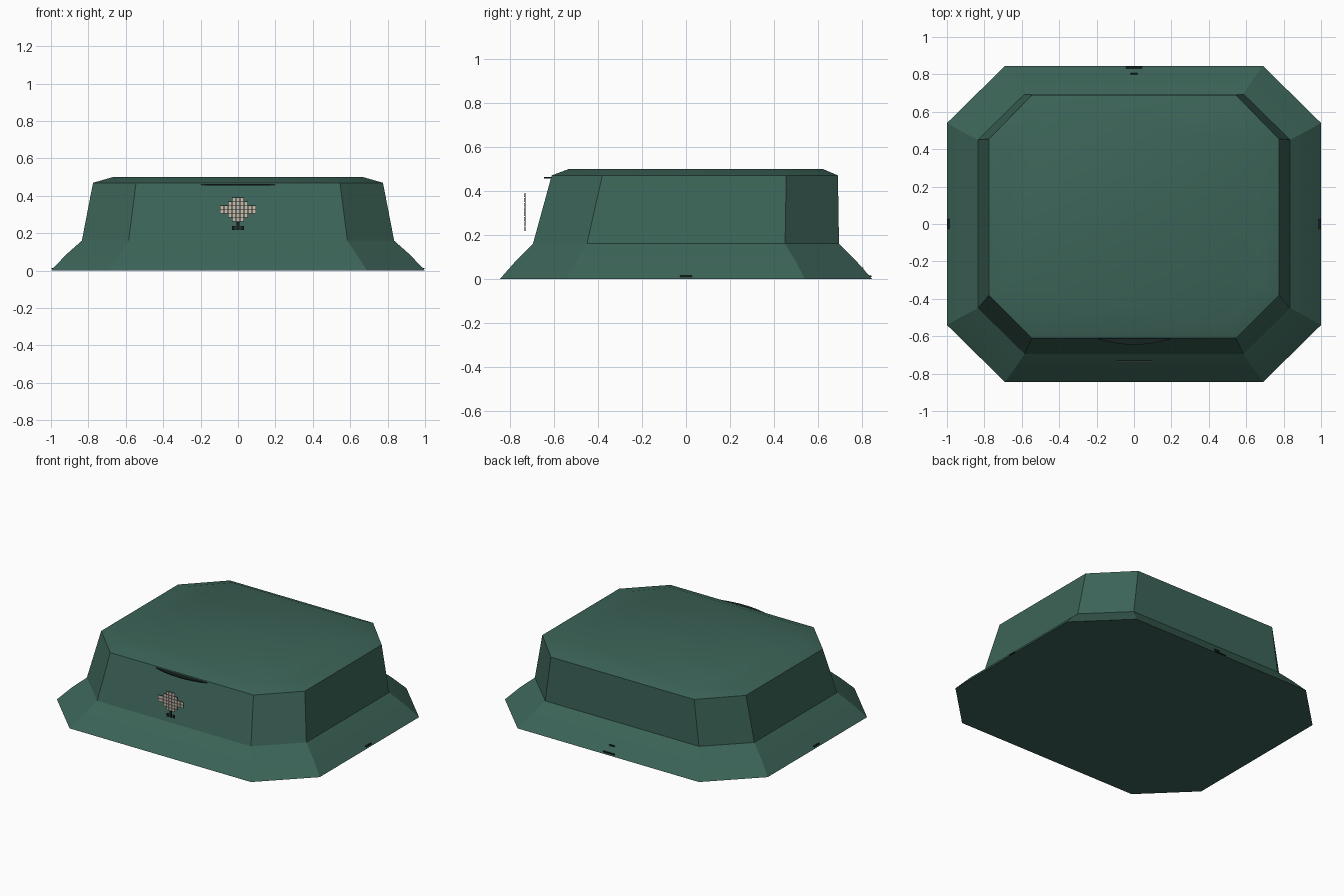
import bpy, bmesh, math

if "Cube" in bpy.data.objects:
    bpy.data.objects.remove(bpy.data.objects["Cube"])


def material(name, rgb):
    m = bpy.data.materials.new(name)
    m.diffuse_color = (*rgb, 1)
    m.use_nodes = True
    m.node_tree.nodes["Principled BSDF"].inputs["Base Color"].default_value = m.diffuse_color
    return m


GREEN = material("dark green", (0.045, 0.127, 0.097))
DARK = material("near black green", (0.008, 0.016, 0.014))
BEIGE = material("pale beige", (0.60, 0.52, 0.43))


def finish(bm, name, mat, smooth=None):
    bmesh.ops.recalc_face_normals(bm, faces=bm.faces)
    me = bpy.data.meshes.new(name)
    bm.to_mesh(me)
    bm.free()
    me.materials.append(mat)
    ob = bpy.data.objects.new(name, me)
    bpy.context.collection.objects.link(ob)
    if smooth:
        bpy.ops.object.select_all(action='DESELECT')
        ob.select_set(True)
        bpy.context.view_layer.objects.active = ob
        bpy.ops.object.shade_smooth_by_angle(angle=math.radians(smooth))
    return ob


def ring(bm, z, x, cx, front, cf, back, cb):
    """Rectangle with cut corners: cx, cf, cb mark where the cuts start."""
    pts = [(-cx, front), (cx, front), (x, cf), (x, cb),
           (cx, back), (-cx, back), (-x, cb), (-x, cf)]
    return [bm.verts.new((px, py, z)) for px, py in pts]


def add_box(bm, x, y, z, sx, sy, sz):
    vs = bmesh.ops.create_cube(bm, size=1)["verts"]
    bmesh.ops.scale(bm, vec=(sx, sy, sz), verts=vs)
    bmesh.ops.translate(bm, vec=(x, y, z), verts=vs)


# Body: flared skirt, sloped walls and a bevelled lid
bm = bmesh.new()
rings = [ring(bm, *r) for r in (
    (0.00, 1.00, 0.69, -0.845, -0.54, 0.845, 0.54),
    (0.085, 0.92, 0.635, -0.77, -0.495, 0.77, 0.495),
    (0.16, 0.835, 0.585, -0.695, -0.45, 0.695, 0.45),
    (0.47, 0.775, 0.545, -0.61, -0.38, 0.69, 0.455),
    (0.50, 0.67, 0.48, -0.53, -0.32, 0.62, 0.42))]
for a, b in zip(rings, rings[1:]):
    for i in range(8):
        j = (i + 1) % 8
        bm.faces.new((a[i], a[j], b[j], b[i]))
bm.faces.new(rings[0][::-1])
bm.faces.new(rings[-1])
finish(bm, "shell", GREEN, 25)

# Curved finger lip on the front wall
bm = bmesh.new()
N = 12
rows = []
for i in range(N + 1):
    t = -1 + 2 * i / N
    x, out = 0.2 * t, -0.612 - 0.033 * (1 - t * t)
    rows.append([bm.verts.new(p) for p in (
        (x, -0.608, 0.456), (x, out, 0.456), (x, out, 0.463), (x, -0.608, 0.463))])
for a, b in zip(rows, rows[1:]):
    for i in range(4):
        bm.faces.new((a[i], a[(i + 1) % 4], b[(i + 1) % 4], b[i]))
bm.faces.new(rows[0])
bm.faces.new(rows[-1])
finish(bm, "finger_lip", DARK)

# Tiled front ornament: stepped rows of small square plates
PITCH = 0.0215
tiles, backing = bmesh.new(), bmesh.new()
for r, n in enumerate((3, 5, 9, 9, 5, 3)):
    z = 0.38 - r * PITCH
    add_box(backing, 0, -0.730, z, n * PITCH, 0.003, PITCH)
    for k in range(n):
        add_box(tiles, (k - (n - 1) / 2) * PITCH, -0.733, z, 0.018, 0.004, 0.018)
finish(tiles, "ornament_tiles", BEIGE)
finish(backing, "ornament_backing", DARK)
bm = bmesh.new()
for x in (-0.022, 0, 0.022):
    add_box(bm, x, -0.731, 0.228, 0.018, 0.004, 0.022)
add_box(bm, 0, -0.731, 0.25, 0.018, 0.004, 0.02)
finish(bm, "ornament_stem", DARK)

# Small catches low on the sides and back
bm = bmesh.new()
for s in (-1, 1):
    add_box(bm, s * 0.99, 0, 0.012, 0.012, 0.055, 0.006)
add_box(bm, 0, 0.836, 0.012, 0.085, 0.012, 0.006)
add_box(bm, 0, 0.803, 0.05, 0.04, 0.008, 0.006)
finish(bm, "skirt_catches", DARK)
